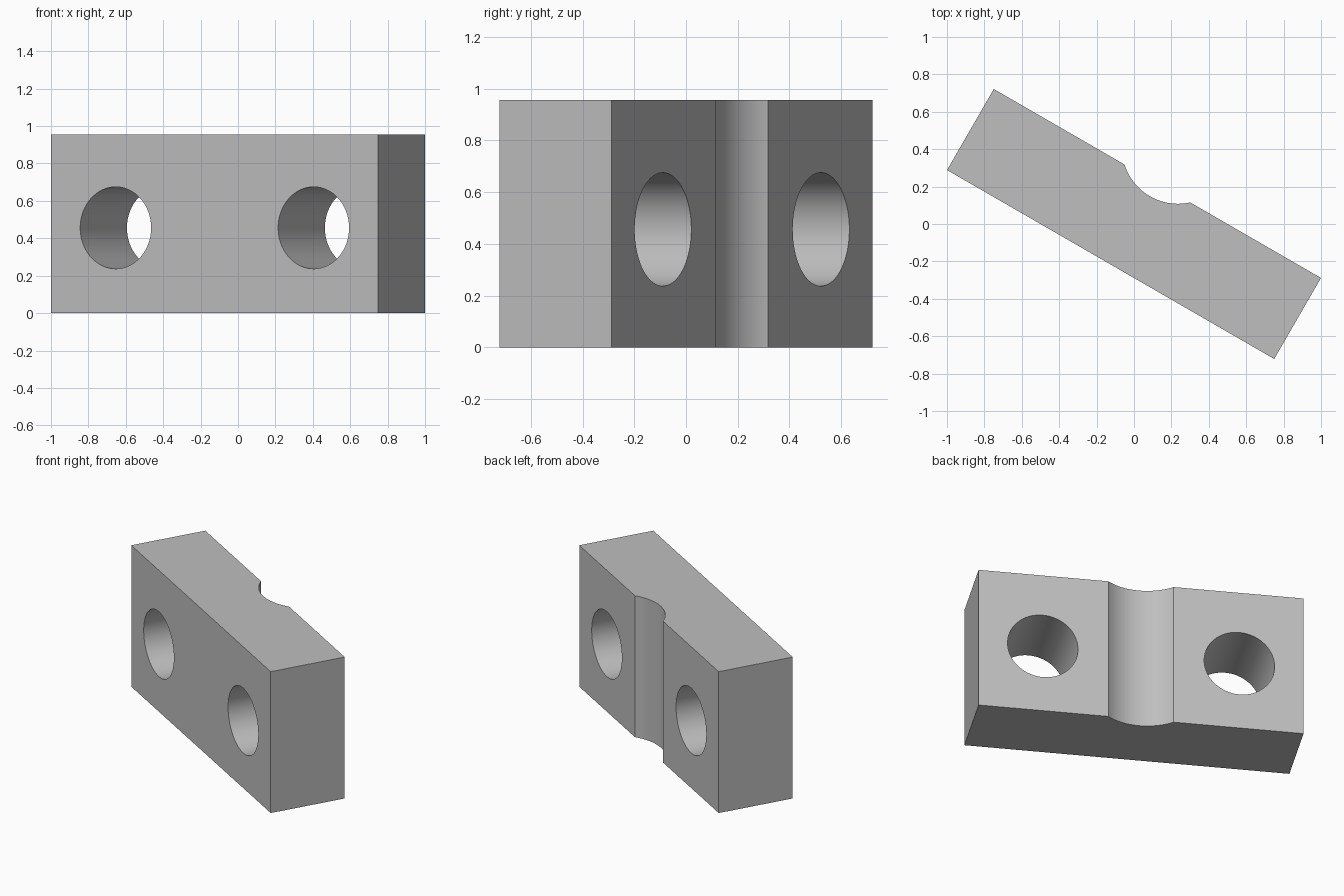
import bpy
import math
from mathutils import Matrix

if "Cube" in bpy.data.objects:
    bpy.data.objects.remove(bpy.data.objects["Cube"], do_unlink=True)

LENGTH, DEPTH, HEIGHT = 2.02, 0.50, 0.955
TURN = Matrix.Rotation(math.radians(-30), 4, "Z")

grey = bpy.data.materials.new("plain grey")
grey.use_nodes = True
colour = (0.52, 0.52, 0.52, 1)
grey.diffuse_color = colour
grey.node_tree.nodes["Principled BSDF"].inputs["Base Color"].default_value = colour


def cutter(name, radius, location, tilt=0):
    """Hidden cylinder placed in the block's own turned frame."""
    bpy.ops.mesh.primitive_cylinder_add(vertices=96, radius=radius, depth=2)
    ob = bpy.context.object
    ob.name = name
    ob.matrix_world = TURN @ Matrix.Translation(location) @ Matrix.Rotation(tilt, 4, "X")
    ob.data.materials.append(grey)
    ob.hide_render = True
    ob.hide_set(True)
    return ob


# Turned rectangular block
bpy.ops.mesh.primitive_cube_add(size=1)
block = bpy.context.object
block.name = "clamp_block"
block.data.transform(Matrix.Diagonal((LENGTH, DEPTH, HEIGHT, 1)))
block.matrix_world = Matrix.Translation((0, 0, HEIGHT / 2)) @ TURN
block.data.materials.append(grey)

# Two bolt holes front to back, and an upright groove in the back face
cutters = [cutter(f"{side}_hole_cutter", 0.219, (x, 0, 0.456), math.pi / 2)
           for side, x in (("left", 0.611), ("right", -0.611))]
cutters.append(cutter("groove_cutter", 0.299, (0, 0.47, HEIGHT / 2)))

bpy.context.view_layer.objects.active = block
block.select_set(True)
for tool in cutters:
    cut = block.modifiers.new(tool.name, "BOOLEAN")
    cut.operation = "DIFFERENCE"
    cut.solver = "EXACT"
    cut.object = tool
    bpy.ops.object.modifier_apply(modifier=cut.name)
    bpy.data.objects.remove(tool, do_unlink=True)

# Smooth bores and groove, crisp edges
bpy.ops.object.shade_smooth_by_angle(angle=math.radians(30))
